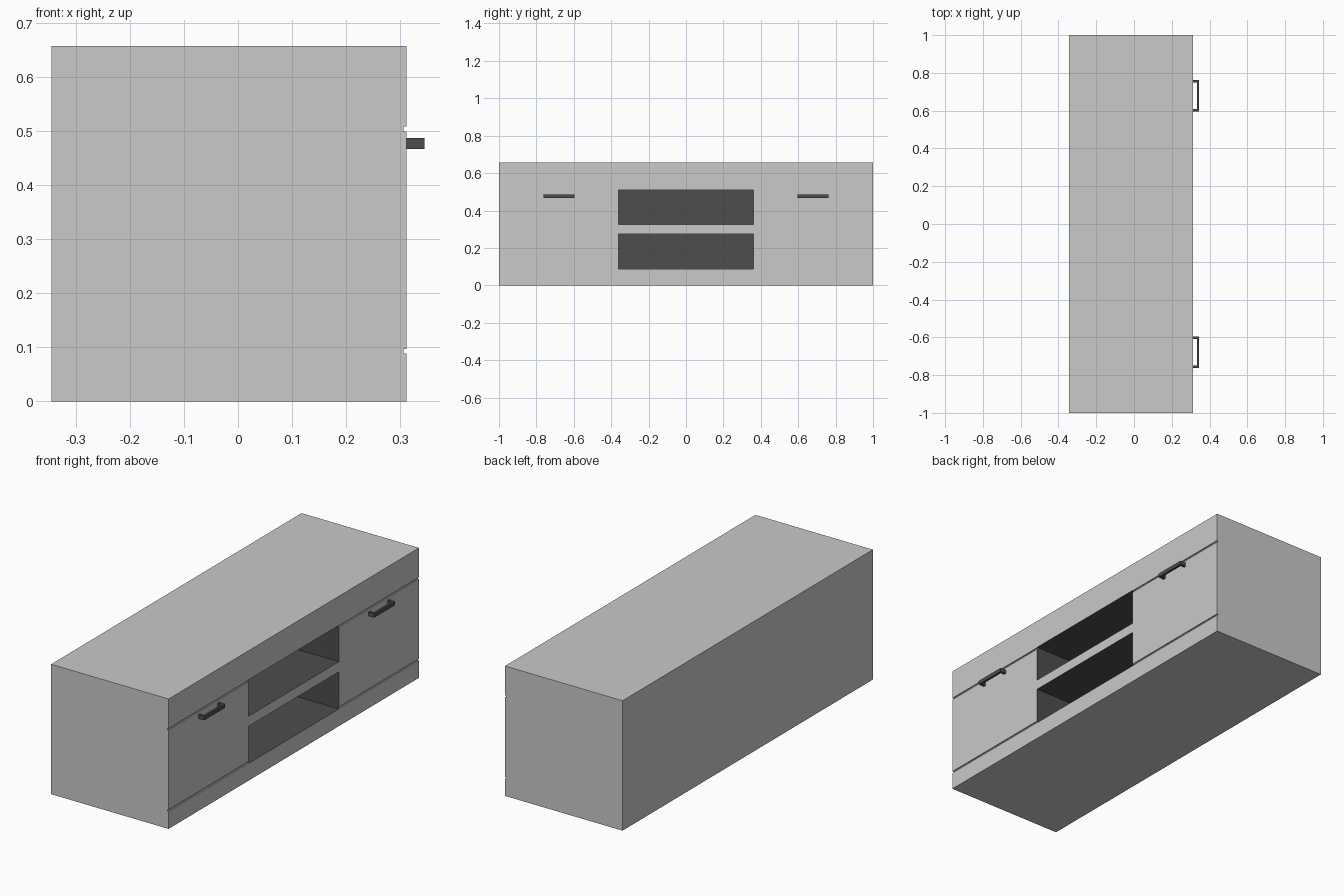
import bpy, bmesh

if "Cube" in bpy.data.objects:
    bpy.data.objects.remove(bpy.data.objects["Cube"])

def material(name, c):
    m = bpy.data.materials.new(name)
    m.diffuse_color = (*c, 1)
    m.use_nodes = True
    m.node_tree.nodes["Principled BSDF"].inputs["Base Color"].default_value = m.diffuse_color
    return m

light = material("light_grey", (0.578, 0.591, 0.584))
dark = material("dark_grey", (0.075, 0.075, 0.075))

BACK, FRONT, TOP, DEPTH = -0.345, 0.312, 0.657, 0.006

def extrude_profile(name, pts, vec, mat):
    """Closed prism from a list of 3D points swept along vec."""
    bm = bmesh.new()
    face = bm.faces.new([bm.verts.new(p) for p in pts])
    res = bmesh.ops.extrude_face_region(bm, geom=[face])
    verts = [g for g in res["geom"] if isinstance(g, bmesh.types.BMVert)]
    bmesh.ops.translate(bm, verts=verts, vec=vec)
    bmesh.ops.recalc_face_normals(bm, faces=bm.faces)
    me = bpy.data.meshes.new(name)
    bm.to_mesh(me)
    bm.free()
    me.materials.append(mat)
    ob = bpy.data.objects.new(name, me)
    bpy.context.collection.objects.link(ob)
    return ob

# Cabinet: side profile with two shallow grooves in the door side
profile = [(BACK, 0), (FRONT, 0)]
for z0, z1 in ((0.088, 0.097), (0.499, 0.508)):
    profile += [(FRONT, z0), (FRONT - DEPTH, z0), (FRONT - DEPTH, z1), (FRONT, z1)]
profile += [(FRONT, TOP), (BACK, TOP)]
cabinet = extrude_profile("cabinet", [(x, -1, z) for x, z in profile], (0, 2, 0), light)
cabinet.data.materials.append(dark)

# Two open shelf bays, dark inside
for z0, z1 in ((0.087, 0.275), (0.326, 0.51)):
    ring = [(-0.32, -0.36, z0), (-0.32, 0.36, z0), (-0.32, 0.36, z1), (-0.32, -0.36, z1)]
    cutter = extrude_profile("bay_cutter", ring, (0.8, 0, 0), dark)
    cutter.hide_render = True
    mod = cabinet.modifiers.new("bay", 'BOOLEAN')
    mod.operation, mod.solver, mod.object = 'DIFFERENCE', 'EXACT', cutter
    bpy.context.view_layer.objects.active = cabinet
    bpy.ops.object.modifier_apply(modifier=mod.name)
    bpy.data.objects.remove(cutter)

# Bay faces: everything strictly inside the bay opening
for p in cabinet.data.polygons:
    c = p.center
    inside = abs(c.y) < 0.361 and 0.08 < c.z < 0.515 and -0.33 < c.x < FRONT - 0.02
    spans = max(abs(cabinet.data.vertices[v].co.y) for v in p.vertices) < 0.37
    p.material_index = 1 if inside and spans else 0

# Bracket handles, one per door
for side, name in ((1, "handle_left"), (-1, "handle_right")):
    a, b, t = 0.596, 0.762, 0.012
    outline = [(FRONT - 0.004, a), (0.345, a), (0.345, b), (FRONT - 0.004, b),
               (FRONT - 0.004, b - t), (0.345 - t, b - t), (0.345 - t, a + t), (FRONT - 0.004, a + t)]
    extrude_profile(name, [(x, side * y, 0.467) for x, y in outline], (0, 0, 0.02), dark)
